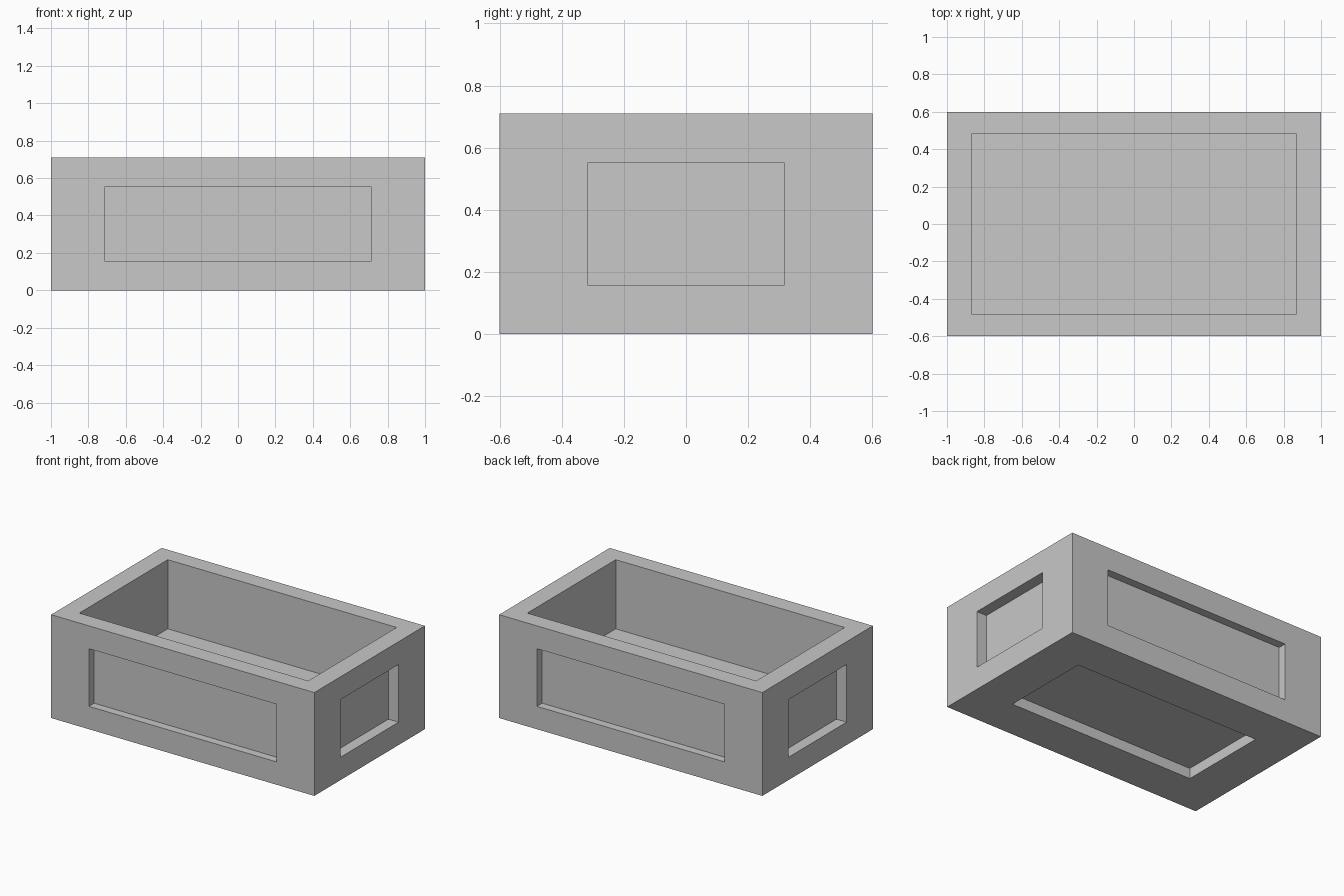
import bpy
import bmesh
from mathutils import Vector

old = bpy.data.objects.get("Cube")
if old:
    bpy.data.objects.remove(old, do_unlink=True)

SIZE = Vector((2.0, 1.2, 0.71))
CENTRE = Vector((0, 0, SIZE.z / 2))

grey = bpy.data.materials.new("plain grey")
grey.use_nodes = True
colour = (0.58, 0.58, 0.58, 1)
grey.diffuse_color = colour
grey.node_tree.nodes["Principled BSDF"].inputs["Base Color"].default_value = colour


def recess(bm, normal, half, depth):
    """Sink a rectangle of the given half sizes into the outer face along normal."""
    normal = Vector(normal)
    face = max(bm.faces, key=lambda f: f.calc_center_median().dot(normal))
    # First inset draws the opening, second one becomes the sunken panel
    for sink in (0, depth):
        bmesh.ops.inset_individual(bm, faces=[face], thickness=0.02)
        for v in face.verts:
            for i in range(3):
                if normal[i]:
                    v.co[i] = normal[i] * (SIZE[i] / 2 - sink)
                else:
                    v.co[i] = half[i] if v.co[i] > 0 else -half[i]


bm = bmesh.new()
bmesh.ops.create_cube(bm, size=1)
bmesh.ops.scale(bm, vec=SIZE, verts=bm.verts)
bm.normal_update()

# Matching shallow panels on the four sides and the underside
panel = (0.713, 0.315, 0.198)
for s in (-1, 1):
    recess(bm, (s, 0, 0), panel, 0.077)
    recess(bm, (0, s, 0), panel, 0.057)
recess(bm, (0, 0, -1), panel, 0.072)

# Deep open tray in the top
recess(bm, (0, 0, 1), (0.87, 0.48, 0), 0.475)

bmesh.ops.translate(bm, vec=CENTRE, verts=bm.verts)
bmesh.ops.recalc_face_normals(bm, faces=bm.faces)

mesh = bpy.data.meshes.new("open_box")
bm.to_mesh(mesh)
bm.free()
mesh.materials.append(grey)
box = bpy.data.objects.new("open_box", mesh)
bpy.context.collection.objects.link(box)
